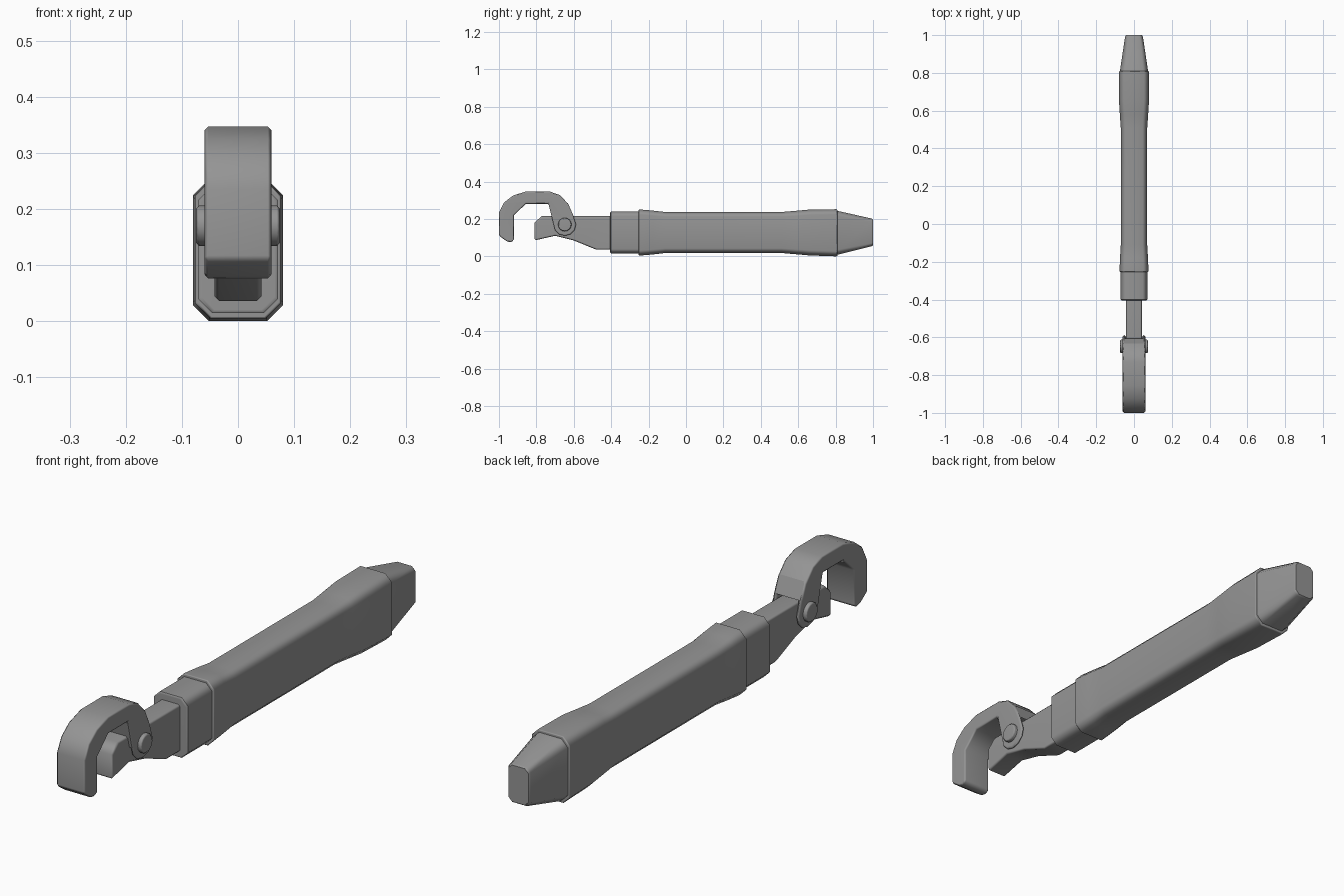
import bpy, bmesh, math

cube = bpy.data.objects.get("Cube")
if cube:
    bpy.data.objects.remove(cube, do_unlink=True)

steel = bpy.data.materials.new("grey_steel")
steel.use_nodes = True
steel.diffuse_color = (0.3, 0.3, 0.3, 1)
steel.node_tree.nodes["Principled BSDF"].inputs["Base Color"].default_value = (0.3, 0.3, 0.3, 1)


def make_object(name, bm):
    bmesh.ops.recalc_face_normals(bm, faces=bm.faces)
    mesh = bpy.data.meshes.new(name)
    bm.to_mesh(mesh)
    bm.free()
    mesh.materials.append(steel)
    obj = bpy.data.objects.new(name, mesh)
    bpy.context.collection.objects.link(obj)
    return obj


def finish(obj, bevel=0.0, angle=50):
    """Apply modifiers, add a small chamfer, then shade with weighted normals."""
    bpy.ops.object.select_all(action='DESELECT')
    obj.select_set(True)
    bpy.context.view_layer.objects.active = obj
    if bevel:
        mod = obj.modifiers.new("edge", 'BEVEL')
        mod.width, mod.segments = bevel, 1
        mod.limit_method, mod.angle_limit = 'ANGLE', math.radians(50)
    bpy.ops.object.convert(target='MESH')
    bpy.ops.object.shade_smooth_by_angle(angle=math.radians(angle))
    weighted = obj.modifiers.new("weighted", 'WEIGHTED_NORMAL')
    weighted.keep_sharp = True


def loft(name, sections, corner=0.028):
    """Skin octagonal sections given as (y, half width, bottom, top)."""
    bm = bmesh.new()
    rings = []
    for y, w, lo, hi in sections:
        c = min(corner, w * 0.36)
        half = [(w - c, lo), (w, lo + c), (w, hi - c), (w - c, hi)]
        outline = half + [(-x, z) for x, z in reversed(half)]
        rings.append([bm.verts.new((x, y, z)) for x, z in outline])
    for a, b in zip(rings, rings[1:]):
        for i in range(len(a)):
            j = (i + 1) % len(a)
            bm.faces.new((a[i], a[j], b[j], b[i]))
    bm.faces.new(rings[0])
    bm.faces.new(rings[-1])
    return make_object(name, bm)


def extrude(name, profile, half_width):
    """Extrude a (y, z) side profile symmetrically across x."""
    bm = bmesh.new()
    face = bm.faces.new([bm.verts.new((-half_width, y, z)) for y, z in profile])
    moved = bmesh.ops.extrude_face_region(bm, geom=[face])["geom"]
    verts = [g for g in moved if isinstance(g, bmesh.types.BMVert)]
    bmesh.ops.translate(bm, verts=verts, vec=(2 * half_width, 0, 0))
    return make_object(name, bm)


# Grip, front collar and tapered tail
finish(loft("handle_grip", [
    (-0.255, 0.073, 0.008, 0.247), (-0.25, 0.077, 0.004, 0.251),
    (-0.18, 0.074, 0.010, 0.245), (-0.11, 0.070, 0.018, 0.237),
    (0.51, 0.070, 0.018, 0.237), (0.58, 0.075, 0.012, 0.243),
    (0.66, 0.080, 0.005, 0.250), (0.805, 0.080, 0.0, 0.252),
    (0.81, 0.077, 0.004, 0.248)]))
finish(loft("handle_collar", [
    (-0.405, 0.065, 0.020, 0.235), (-0.40, 0.071, 0.014, 0.241),
    (-0.24, 0.071, 0.014, 0.241)]))
finish(loft("handle_tail", [
    (0.80, 0.074, 0.008, 0.244), (0.82, 0.073, 0.011, 0.241),
    (0.993, 0.047, 0.054, 0.202), (1.0, 0.042, 0.059, 0.197)]))

# Shank ending in the fixed lower jaw
finish(extrude("shank", [
    (-0.39, 0.036), (-0.48, 0.036), (-0.60, 0.085), (-0.70, 0.11),
    (-0.81, 0.085), (-0.81, 0.18), (-0.772, 0.215), (-0.39, 0.215)], 0.042), 0.008)

# Hooked jaw, rounded at the pivot end
pivot_y, pivot_z = -0.648, 0.17
pivot_end = [(pivot_y + 0.06 * math.cos(a), pivot_z + 0.06 * math.sin(a))
             for a in [math.radians(-30 * i) for i in range(7)]]
hook = [(-0.735, 0.281), (-0.856, 0.281), (-0.92, 0.22), (-0.92, 0.085),
        (-0.938, 0.076), (-0.957, 0.08), (-1.0, 0.11), (-1.0, 0.235),
        (-0.973, 0.288), (-0.925, 0.325), (-0.856, 0.347), (-0.73, 0.347),
        (-0.675, 0.328), (-0.63, 0.281), (-0.605, 0.225)]
jaw = extrude("hook_jaw", pivot_end + hook, 0.06)

# Slot that splits the pivot end into two cheeks
slot = extrude("slot_cutter", [(-0.76, 0.05), (-0.5, 0.05), (-0.5, 0.2805), (-0.76, 0.2805)], 0.043)
slot.hide_render = True
cut = jaw.modifiers.new("slot", 'BOOLEAN')
cut.operation, cut.object, cut.solver = 'DIFFERENCE', slot, 'EXACT'
finish(jaw, 0.007)
bpy.data.objects.remove(slot, do_unlink=True)

# Pivot pin
bpy.ops.mesh.primitive_cylinder_add(vertices=16, radius=0.036, depth=0.15,
                                    location=(0, pivot_y, pivot_z),
                                    rotation=(0, math.pi / 2, 0))
pin = bpy.context.object
pin.name = "pivot_pin"
pin.data.materials.append(steel)
finish(pin, 0.006)
